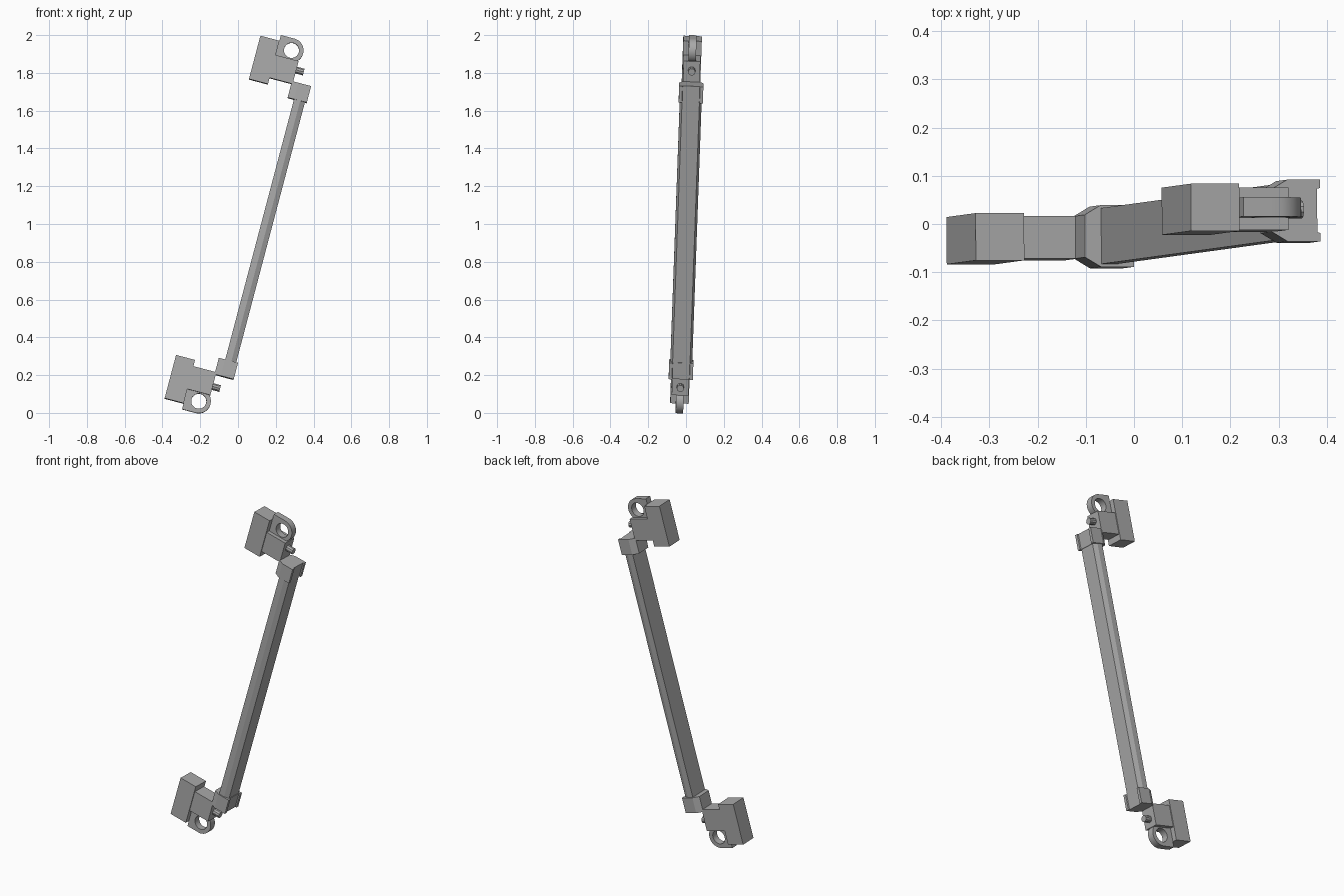
import bpy, bmesh, math
from mathutils import Matrix, Vector

cube = bpy.data.objects.get("Cube")
if cube:
    bpy.data.objects.remove(cube, do_unlink=True)

# Single grey finish
grey = bpy.data.materials.new("plain_grey")
grey.use_nodes = True
COLOUR = (0.4, 0.4, 0.4, 1)
grey.diffuse_color = COLOUR
grey.node_tree.nodes["Principled BSDF"].inputs["Base Color"].default_value = COLOUR

# Leaning frame: u points out of the mount, v across, w along the bar
lean, pitch = math.radians(14.8), math.radians(2)
u = Vector((math.cos(lean), 0, -math.sin(lean)))
w = Vector((math.sin(lean) * math.cos(pitch), math.sin(pitch),
            math.cos(lean) * math.cos(pitch)))
v = w.cross(u)
FRAME = Matrix.Translation((0, 0, 1)) @ Matrix((u, v, w)).transposed().to_4x4()


def finish(name, bm, smooth=False):
    bmesh.ops.recalc_face_normals(bm, faces=bm.faces)
    bm.transform(FRAME)
    mesh = bpy.data.meshes.new(name)
    bm.to_mesh(mesh)
    bm.free()
    mesh.materials.append(grey)
    obj = bpy.data.objects.new(name, mesh)
    bpy.context.collection.objects.link(obj)
    if smooth:
        bpy.ops.object.select_all(action="DESELECT")
        obj.select_set(True)
        bpy.context.view_layer.objects.active = obj
        bpy.ops.object.shade_smooth_by_angle(angle=math.radians(35))


def block(name, u0, u1, half, w0, w1):
    bm = bmesh.new()
    bmesh.ops.create_cube(bm, size=1)
    for p in bm.verts:
        p.co = Vector((u0 if p.co.x < 0 else u1, 2 * half * p.co.y,
                       w0 if p.co.z < 0 else w1))
    finish(name, bm)


def prism(name, half_profile, w0, w1):
    """Extrude a (u, v) half profile, mirrored in v, along w."""
    pts = half_profile + [(a, -b) for a, b in reversed(half_profile)]
    bm = bmesh.new()
    face = bm.faces.new([bm.verts.new((a, b, w0)) for a, b in pts])
    ext = bmesh.ops.extrude_face_region(bm, geom=[face])["geom"]
    bmesh.ops.translate(bm, vec=(0, 0, w1 - w0),
                        verts=[g for g in ext if isinstance(g, bmesh.types.BMVert)])
    finish(name, bm)


def lug(name, side):
    """Eye plate: square toward the mount, round outward, with a bolt hole."""
    bm = bmesh.new()
    n, rings = 32, []
    for i in range(n):
        t = 2 * math.pi * i / n
        c, s = math.cos(t), math.sin(t)
        if c >= 0:
            outer = (0.064 * c, 0.064 * s)
        else:
            m = max(abs(c), abs(s))
            outer = (0.075 * c / m, 0.064 * s / m)
        loop = [(outer, -0.02), (outer, 0.02),
                ((0.04 * c, 0.04 * s), 0.02), ((0.04 * c, 0.04 * s), -0.02)]
        rings.append([bm.verts.new((0.039 + p[0], y, side * (0.961 + p[1])))
                      for p, y in loop])
    for i in range(n):
        a, b = rings[i], rings[(i + 1) % n]
        for k in range(4):
            j = (k + 1) % 4
            bm.faces.new((a[k], b[k], b[j], a[j]))
    finish(name, bm, True)


def peg(name, side):
    bm = bmesh.new()
    bmesh.ops.create_cone(bm, cap_ends=True, segments=10, radius1=0.019,
                          radius2=0.019, depth=0.06)
    bm.transform(Matrix.Translation((0.101, 0, side * 0.867))
                 @ Matrix.Rotation(math.pi / 2, 4, "Y"))
    finish(name, bm)


# Long bar with chamfered outer edges
prism("bar", [(0.118, 0.058), (0.152, 0.058), (0.178, 0.046)], -0.79, 0.79)

# Matching mount, lug, peg and end cap at each end
CAP = [(0.083, 0.044), (0.117, 0.064), (0.188, 0.064), (0.188, 0.047), (0.181, 0.045)]
for end, side in (("upper", 1), ("lower", -1)):
    block(end + "_mount_block", -0.14, -0.036, 0.049, side * 0.756, side * 0.993)
    block(end + "_middle_block", -0.036, 0.09, 0.044, side * 0.79, side * 0.915)
    lug(end + "_lug", side)
    peg(end + "_peg", side)
    prism(end + "_end_cap", CAP, side * 0.713, side * 0.803)
